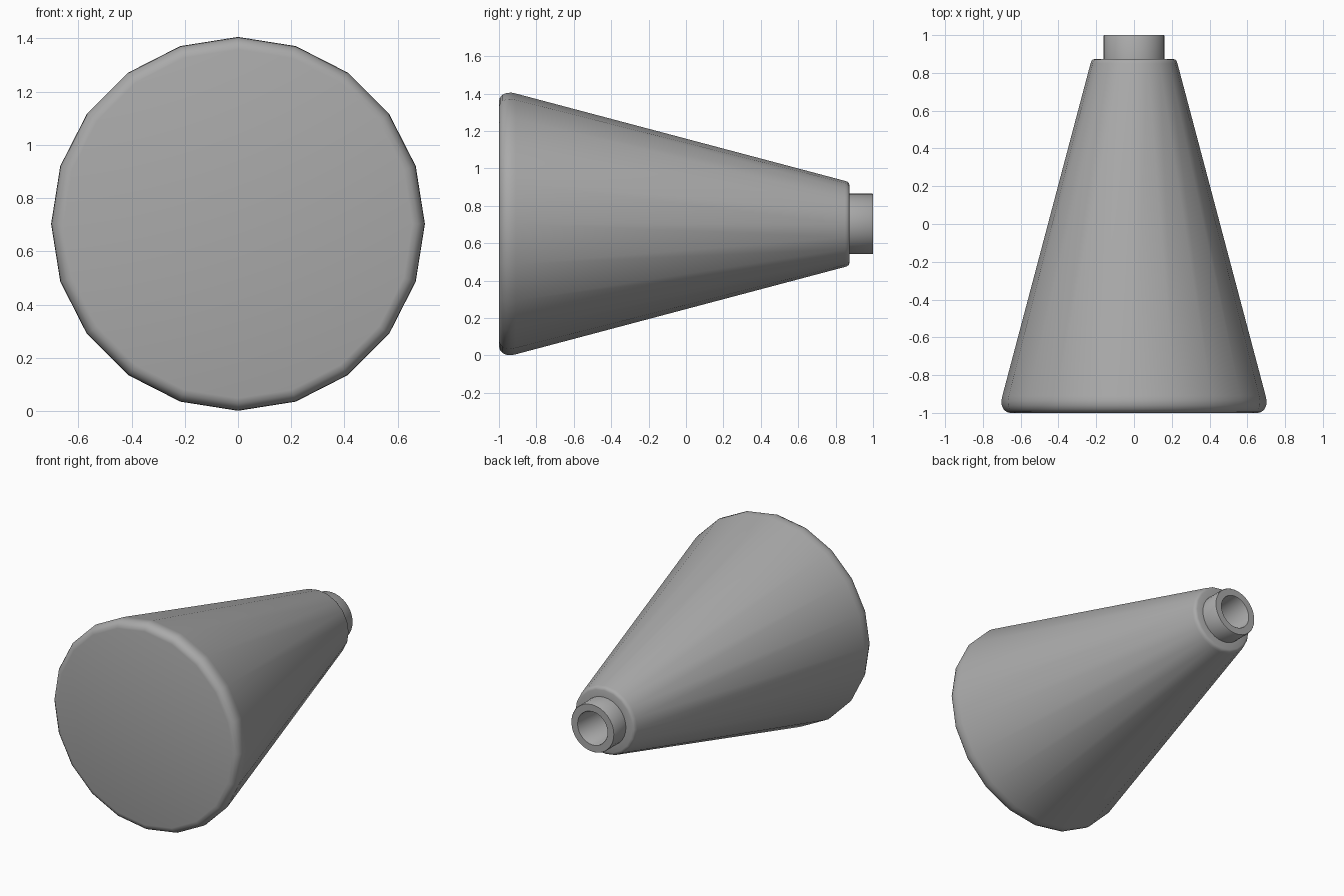
import bpy, bmesh, math

if "Cube" in bpy.data.objects:
    bpy.data.objects.remove(bpy.data.objects["Cube"])

CZ = 0.703  # height of the horizontal axis

grey = bpy.data.materials.new("dark_grey")
grey.diffuse_color = (0.4, 0.4, 0.4, 1)
grey.use_nodes = True
grey.node_tree.nodes["Principled BSDF"].inputs["Base Color"].default_value = grey.diffuse_color


def lathe(profile, sides):
    """Revolve (y, radius) points about the horizontal axis."""
    bm = bmesh.new()
    rings = []
    for y, r in profile:
        rings.append([bm.verts.new((r * math.sin(2 * math.pi * i / sides), y,
                                    CZ + r * math.cos(2 * math.pi * i / sides)))
                      for i in range(sides)])
    for a, b in zip(rings, rings[1:]):
        for i in range(sides):
            j = (i + 1) % sides
            bm.faces.new((a[i], a[j], b[j], b[i]))
    return bm, rings


def finish(bm, name, angle):
    """Turn the bmesh into a shaded grey object."""
    bmesh.ops.recalc_face_normals(bm, faces=bm.faces)
    mesh = bpy.data.meshes.new(name)
    bm.to_mesh(mesh)
    bm.free()
    mesh.materials.append(grey)
    ob = bpy.data.objects.new(name, mesh)
    bpy.context.collection.objects.link(ob)
    bpy.ops.object.select_all(action='DESELECT')
    ob.select_set(True)
    bpy.context.view_layer.objects.active = ob
    bpy.ops.object.shade_smooth_by_angle(angle=math.radians(angle))


# Tapered 20-sided body with rounded rims, flat base, open around the neck
body = [(-1.0, 0.655), (-0.995, 0.675), (-0.98, 0.691), (-0.96, 0.700),
        (-0.935, 0.702), (-0.91, 0.697), (0.85, 0.230), (0.862, 0.226),
        (0.870, 0.219), (0.874, 0.208), (0.875, 0.15)]
bm, rings = lathe(body, 20)
bm.faces.new(rings[0])
finish(bm, "cone_body", 40)

# Hollow neck tube with a deep bore
neck = [(0.84, 0.162), (0.996, 0.162), (1.0, 0.159), (1.0, 0.113),
        (0.996, 0.11), (0.6, 0.11)]
bm, rings = lathe(neck, 32)
bm.faces.new(rings[-1])
finish(bm, "neck", 40)
